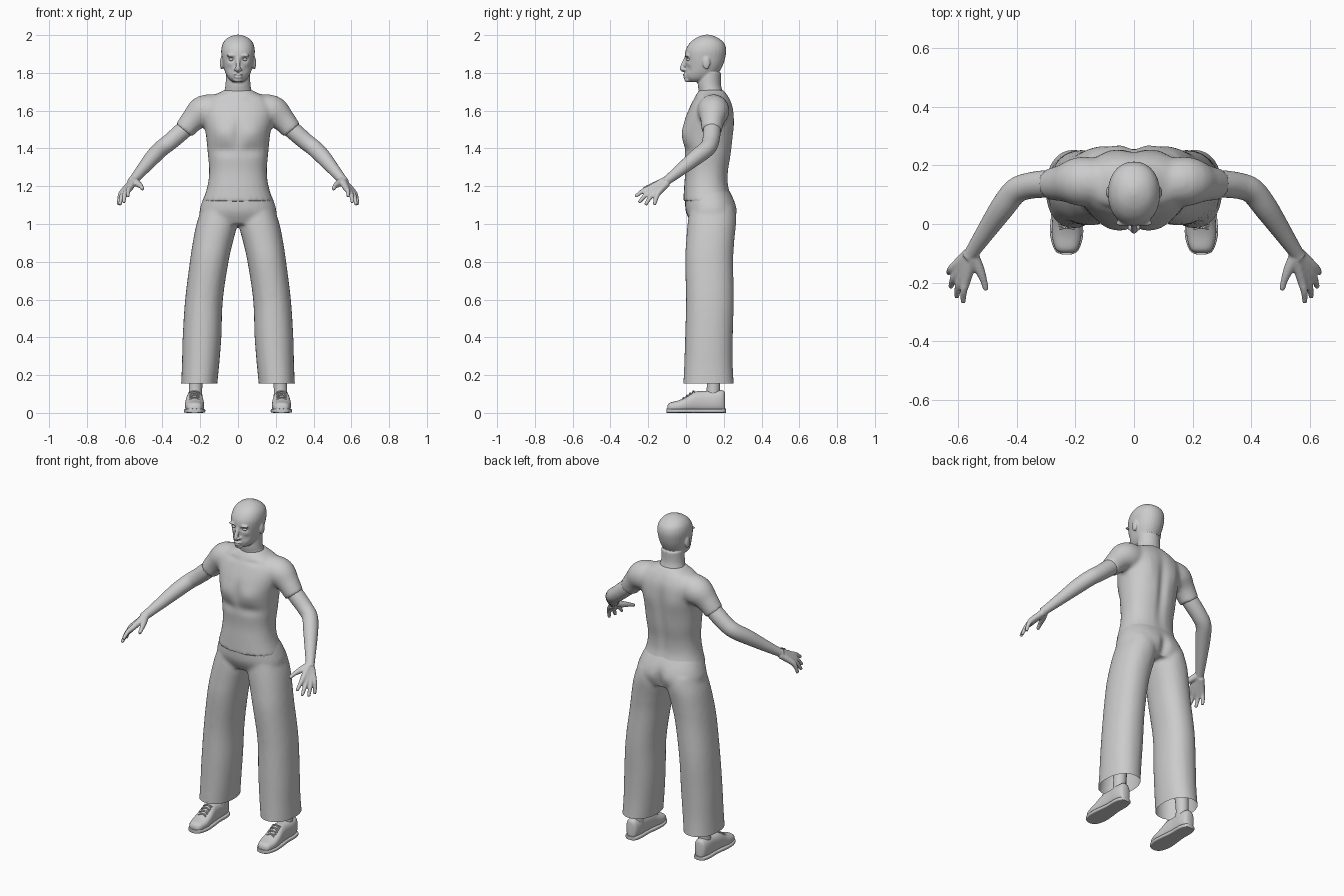
import bpy, bmesh, math
from mathutils import Vector

if "Cube" in bpy.data.objects:
    bpy.data.objects.remove(bpy.data.objects["Cube"])

grey = bpy.data.materials.new("plain grey")
grey.diffuse_color = (0.6, 0.6, 0.6, 1)
grey.use_nodes = True
grey.node_tree.nodes["Principled BSDF"].inputs["Base Color"].default_value = grey.diffuse_color


def spline(rows, steps=4):
    """Catmull-Rom interpolation through rows of numbers."""
    out = []
    for i in range(len(rows) - 1):
        a, b, c, d = rows[max(i - 1, 0)], rows[i], rows[i + 1], rows[min(i + 2, len(rows) - 1)]
        for s in range(steps):
            t = s / steps
            out.append([0.5 * (2 * q + (r - p) * t + (2 * p - 5 * q + 4 * r - w) * t * t
                               + (3 * q - p - 3 * r + w) * t ** 3) for p, q, r, w in zip(a, b, c, d)])
    return out + [list(rows[-1])]


def loft(bm, rings, power=2.0, n=28):
    """Closed skin over rings given as (centre, half axis u, half axis v)."""
    loops = []
    for c, u, v in rings:
        loop = []
        for k in range(n):
            a = 2 * math.pi * k / n
            cs, sn = math.cos(a), math.sin(a)
            loop.append(bm.verts.new(c + u * math.copysign(abs(cs) ** (2 / power), cs)
                                     + v * math.copysign(abs(sn) ** (2 / power), sn)))
        loops.append(loop)
    for p, q in zip(loops, loops[1:]):
        for k in range(n):
            bm.faces.new((p[k], p[(k + 1) % n], q[(k + 1) % n], q[k]))
    bm.faces.new(loops[0])
    bm.faces.new(loops[-1])


def stack(bm, rows, power=2.0):
    """Level rings: z, left, right, front, back."""
    loft(bm, [(Vector(((l + r) / 2, (f + b) / 2, z)), Vector(((r - l) / 2, 0, 0)),
               Vector((0, (b - f) / 2, 0))) for z, l, r, f, b in spline(rows)], power)


def tube(bm, rows, side=1, n=16):
    """Round tube along points x, y, z, radius."""
    pts = spline(rows)
    rings = []
    for i, (x, y, z, r) in enumerate(pts):
        t = (Vector(pts[min(i + 1, len(pts) - 1)][:3]) - Vector(pts[max(i - 1, 0)][:3])).normalized()
        u = t.cross(Vector((0.2, 0.9, 0.3))).normalized()
        v = t.cross(u)
        m = Vector((side, 1, 1))
        rings.append((Vector((x, y, z)) * m, u * m * r, v * m * r))
    loft(bm, rings, 2, n)


def ball(bm, c, s):
    r = bmesh.ops.create_uvsphere(bm, u_segments=16, v_segments=10, radius=1)
    for v in r["verts"]:
        v.co = Vector(c) + v.co * Vector(s)


def finish(name, bm, voxel=0, smooth=4):
    bmesh.ops.recalc_face_normals(bm, faces=bm.faces)
    me = bpy.data.meshes.new(name)
    bm.to_mesh(me)
    bm.free()
    ob = bpy.data.objects.new(name, me)
    bpy.context.collection.objects.link(ob)
    me.materials.append(grey)
    bpy.ops.object.select_all(action='DESELECT')
    ob.select_set(True)
    bpy.context.view_layer.objects.active = ob
    if voxel:
        m = ob.modifiers.new("blend", 'REMESH')
        m.mode, m.voxel_size = 'VOXEL', voxel
        bpy.ops.object.modifier_apply(modifier=m.name)
        m = ob.modifiers.new("soften", 'SMOOTH')
        m.factor, m.iterations = 0.5, smooth
        bpy.ops.object.modifier_apply(modifier=m.name)
    bpy.ops.object.shade_smooth_by_angle(angle=math.radians(50))
    return ob


def sculpt(ob, dents):
    """Move front (-1) or back (1) skin along y: facing, x, z, width, height, amount (+ is inward)."""
    moves = []
    for v in ob.data.vertices:
        d = 0
        for face, x, z, sx, sz, amt in dents:
            w = max(0, v.normal.y * face)
            d -= face * amt * w * math.exp(-((abs(v.co.x) - x) / sx) ** 2 - ((v.co.z - z) / sz) ** 2)
        moves.append(d)
    for v, d in zip(ob.data.vertices, moves):
        v.co.y += d


# Shirt: torso and short sleeves blended together
bm = bmesh.new()
torso = [(1.12, .188, -.015, .25), (1.2, .162, -.01, .225), (1.28, .153, -.005, .225),
         (1.37, .16, -.01, .24), (1.47, .17, -.018, .25), (1.55, .185, -.008, .253),
         (1.62, .19, .02, .248), (1.67, .15, .045, .228), (1.695, .1, .06, .21), (1.71, .075, .07, .2)]
stack(bm, [(z, -w, w, f, b) for z, w, f, b in torso], 2.3)
for s in (-1, 1):
    tube(bm, [(.08, .14, 1.61, .075), (.18, .145, 1.597, .085), (.24, .14, 1.55, .064),
              (.287, .135, 1.493, .054)], s, 24)
shirt = finish("shirt", bm, .011, 5)
sculpt(shirt, [(-1, .085, 1.48, .06, .05, -.012), (-1, 0, 1.48, .02, .08, .008),
               (-1, .08, 1.39, .08, .03, .01), (-1, .07, 1.66, .05, .012, .006),
               (1, 0, 1.42, .025, .18, .014), (1, .09, 1.53, .05, .07, -.008)])

# Trousers: hips and two wide legs, open at the hems
bm = bmesh.new()
stack(bm, [(1.0, -.19, .19, .03, .245), (1.06, -.205, .205, .0, .266), (1.12, -.19, .19, -.005, .258),
           (1.19, -.16, .16, .0, .222)], 2.3)
leg = [(1.09, .01, .19, .02, .25), (1.0, .004, .22, .008, .262), (.9, .028, .24, 0, .255),
       (.8, .05, .255, -.005, .25), (.6, .08, .28, 0, .253), (.4, .088, .293, -.005, .248),
       (.25, .1, .297, -.01, .248), (.12, .113, .303, -.016, .256)]
for s in (-1, 1):
    stack(bm, [(z, *sorted((s * a, s * b)), f, k) for z, a, b, f, k in leg], 2.2)
trousers = finish("trousers", bm, .011, 5)
sculpt(trousers, [(1, .09, 1.05, .06, .06, -.008), (1, 0, 1.04, .025, .07, .018)])
bm = bmesh.new()
bm.from_mesh(trousers.data)
bmesh.ops.bisect_plane(bm, geom=bm.verts[:] + bm.edges[:] + bm.faces[:], plane_co=(0, 0, .155),
                       plane_no=(0, 0, 1), clear_inner=True)
bm.to_mesh(trousers.data)
bm.free()

# Head and neck with nose, brow, lips, chin and ears
bm = bmesh.new()
skull = [(1.752, .028, .02, .09), (1.77, .05, .002, .135), (1.8, .067, -.004, .172),
         (1.84, .079, -.001, .195), (1.88, .086, -.006, .208), (1.92, .089, -.002, .213),
         (1.955, .081, .017, .204), (1.98, .062, .045, .178), (1.994, .038, .073, .15), (2.002, .01, .1, .125)]
stack(bm, [(z, -w, w, f, b) for z, w, f, b in skull], 2.15)
stack(bm, [(1.64, -.1, .1, .07, .21), (1.70, -.074, .074, .068, .195), (1.74, -.066, .066, .062, .185),
           (1.8, -.064, .064, .065, .185)])
tube(bm, [(0, .0, 1.88, .009), (0, -.012, 1.85, .011), (0, -.022, 1.822, .012), (0, -.01, 1.81, .008)])
ball(bm, (0, -.007, 1.79), (.026, .011, .006))
ball(bm, (0, -.005, 1.778), (.023, .011, .007))
ball(bm, (0, .008, 1.762), (.025, .016, .012))
for s in (-1, 1):
    ball(bm, (s * .014, -.012, 1.818), (.009, .012, .007))
    ball(bm, (s * .036, .003, 1.892), (.028, .011, .007))
    ball(bm, (s * .087, .108, 1.852), (.009, .02, .034))
head = finish("head", bm, .005, 3)
sculpt(head, [(-1, .036, 1.872, .018, .011, .014), (-1, .045, 1.815, .018, .02, .007),
              (-1, 0, 1.784, .024, .003, .005), (-1, .05, 1.845, .014, .012, -.004)])

for s, tag in ((-1, "left"), (1, "right")):
    # Eye
    bm = bmesh.new()
    ball(bm, (s * .036, .014, 1.871), (.013, .012, .008))
    finish(tag + "_eye", bm)

    # Bare arm, hand and fingers
    bm = bmesh.new()
    tube(bm, [(.24, .14, 1.54, .046), (.3, .137, 1.487, .047), (.36, .13, 1.435, .045),
              (.405, .112, 1.4, .044), (.45, .055, 1.355, .042), (.505, -.025, 1.29, .033),
              (.552, -.095, 1.235, .025), (.565, -.115, 1.222, .025)], s, 20)
    knuckles = [(.572, -.19, 1.19), (.587, -.18, 1.176), (.602, -.165, 1.168), (.612, -.145, 1.168)]
    tips = [(.583, -.268, 1.145), (.605, -.25, 1.113), (.625, -.215, 1.1), (.633, -.168, 1.1)]
    for i, (k, t) in enumerate(zip(knuckles, tips)):
        mid = [(a + b) / 2 for a, b in zip(k, t)]
        w = (.552 + .004 * i, -.115 + .005 * i, 1.228 - .004 * i)
        tube(bm, [(*w, .02), (*k, .0165), (mid[0] + .004, mid[1], mid[2] + .007, .0125), (*t, .009)], s)
    tube(bm, [(.55, -.105, 1.23, .02), (.53, -.15, 1.213, .018), (.514, -.19, 1.2, .013),
              (.505, -.225, 1.185, .01)], s)
    finish(tag + "_arm", bm, .0055, 3)

    # Lower leg and ankle
    bm = bmesh.new()
    tube(bm, [(.225, .14, .06, .038), (.225, .145, .12, .036), (.222, .145, .2, .038),
              (.21, .14, .32, .05), (.2, .135, .42, .055)], s)
    finish(tag + "_ankle", bm)

    # Shoe upper, running from toe to heel
    bm = bmesh.new()
    shoe = [(-.098, .02, .035), (-.085, .038, .05), (-.04, .05, .062), (0, .05, .08), (.045, .046, .108),
            (.1, .042, .112), (.16, .042, .115), (.195, .034, .115), (.207, .02, .1)]
    loft(bm, [(Vector((s * .23, y, h / 2 + .004)), Vector((w, 0, 0)), Vector((0, 0, h / 2)))
              for y, w, h in spline(shoe)], 2.5)
    finish(tag + "_shoe", bm)

    # Sole
    bm = bmesh.new()
    sole = [(-.104, .016), (-.09, .04), (-.04, .056), (.02, .054), (.09, .046), (.16, .046), (.2, .036), (.212, .018)]
    loft(bm, [(Vector((s * .23, y, .011)), Vector((w, 0, 0)), Vector((0, 0, .011)))
              for y, w in spline(sole)], 5)
    finish(tag + "_sole", bm)

    # Laces crossing the tongue
    bm = bmesh.new()
    for i in range(4):
        y, z = -.012 + .017 * i, .08 + .0115 * i
        for d in (-1, 1):
            tube(bm, [(.23 - d * .026, y - .006, z - .008, .0035), (.23, y, z + .002, .0035),
                      (.23 + d * .026, y + .006, z - .004, .0035)], s, 6)
    finish(tag + "_laces", bm)
